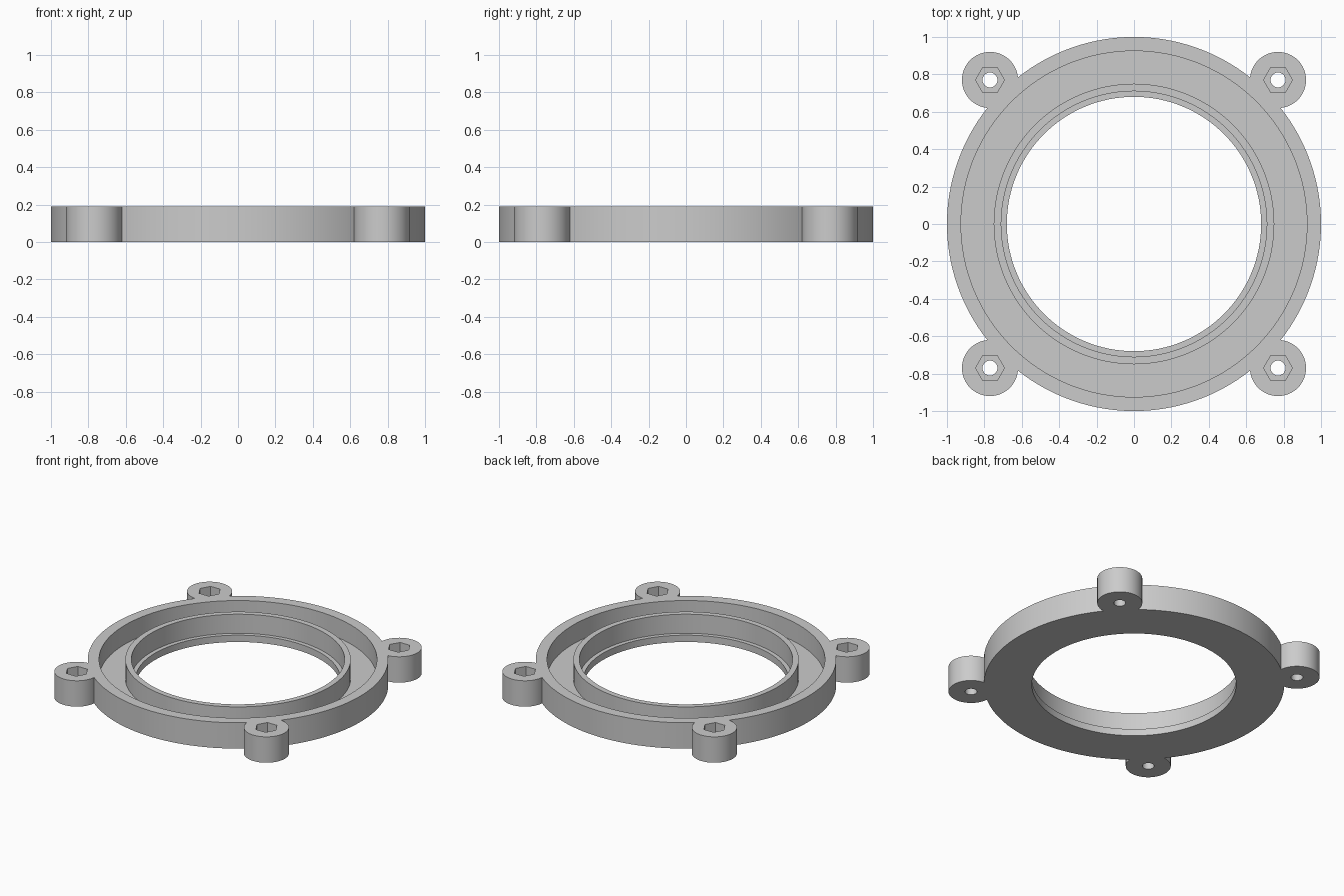
import bpy, bmesh, math
from mathutils import Matrix

HEIGHT = 0.19
FLOOR = 0.05
BOSS = 0.77

if "Cube" in bpy.data.objects:
    bpy.data.objects.remove(bpy.data.objects["Cube"], do_unlink=True)

# Single flat grey plastic
grey = bpy.data.materials.new("light_grey")
grey.use_nodes = True
colour = (0.6, 0.6, 0.6, 1)
grey.diffuse_color = colour
grey.node_tree.nodes["Principled BSDF"].inputs["Base Color"].default_value = colour


def finish(bm, name):
    bmesh.ops.recalc_face_normals(bm, faces=bm.faces)
    mesh = bpy.data.meshes.new(name)
    bm.to_mesh(mesh)
    bm.free()
    mesh.materials.append(grey)
    obj = bpy.data.objects.new(name, mesh)
    bpy.context.collection.objects.link(obj)
    return obj


def lathe(name, profile, steps):
    """Revolve a closed (radius, z) profile about the z axis."""
    bm = bmesh.new()
    verts = [bm.verts.new((r, 0, z)) for r, z in profile]
    edges = [bm.edges.new((verts[i - 1], verts[i])) for i in range(len(verts))]
    bmesh.ops.spin(bm, geom=verts + edges, cent=(0, 0, 0), axis=(0, 0, 1),
                   angle=math.tau, steps=steps, use_merge=True)
    bmesh.ops.remove_doubles(bm, verts=bm.verts, dist=1e-5)
    return finish(bm, name)


def corner_prisms(name, radius, sides, bottom, top):
    """One upright prism at each of the four corners."""
    bm = bmesh.new()
    for sx in (-1, 1):
        for sy in (-1, 1):
            place = Matrix.Translation((sx * BOSS, sy * BOSS, (bottom + top) / 2))
            # Put a vertex on the x axis so the hexagons point sideways
            turn = Matrix.Rotation(math.pi / 2, 4, "Z")
            bmesh.ops.create_cone(bm, cap_ends=True, segments=sides, radius1=radius,
                                  radius2=radius, depth=top - bottom, matrix=place @ turn)
    return finish(bm, name)


def combine(target, tool, operation):
    tool.hide_render = True
    mod = target.modifiers.new(tool.name, "BOOLEAN")
    mod.operation = operation
    mod.solver = "EXACT"
    mod.object = tool
    bpy.context.view_layer.objects.active = target
    bpy.ops.object.modifier_apply(modifier=mod.name)
    bpy.data.objects.remove(tool, do_unlink=True)


# Ring with an outer wall, an open channel, an inner wall and a small inner lip
ring = lathe("mounting_ring", [
    (0.68, 0), (1, 0), (1, HEIGHT), (0.925, HEIGHT), (0.925, FLOOR),
    (0.75, FLOOR), (0.75, HEIGHT), (0.71, HEIGHT), (0.71, FLOOR), (0.68, FLOOR),
], 128)

# Four screw bosses with hexagonal nut pockets and through holes
combine(ring, corner_prisms("screw_bosses", 0.15, 64, 0, HEIGHT), "UNION")
combine(ring, corner_prisms("nut_pockets", 0.077, 6, 0.09, HEIGHT + 0.1), "DIFFERENCE")
combine(ring, corner_prisms("screw_holes", 0.04, 32, -0.1, HEIGHT + 0.1), "DIFFERENCE")

# Smooth round walls, sharp rims
bpy.ops.object.select_all(action="DESELECT")
ring.select_set(True)
bpy.context.view_layer.objects.active = ring
bpy.ops.object.shade_smooth_by_angle(angle=math.radians(30))
